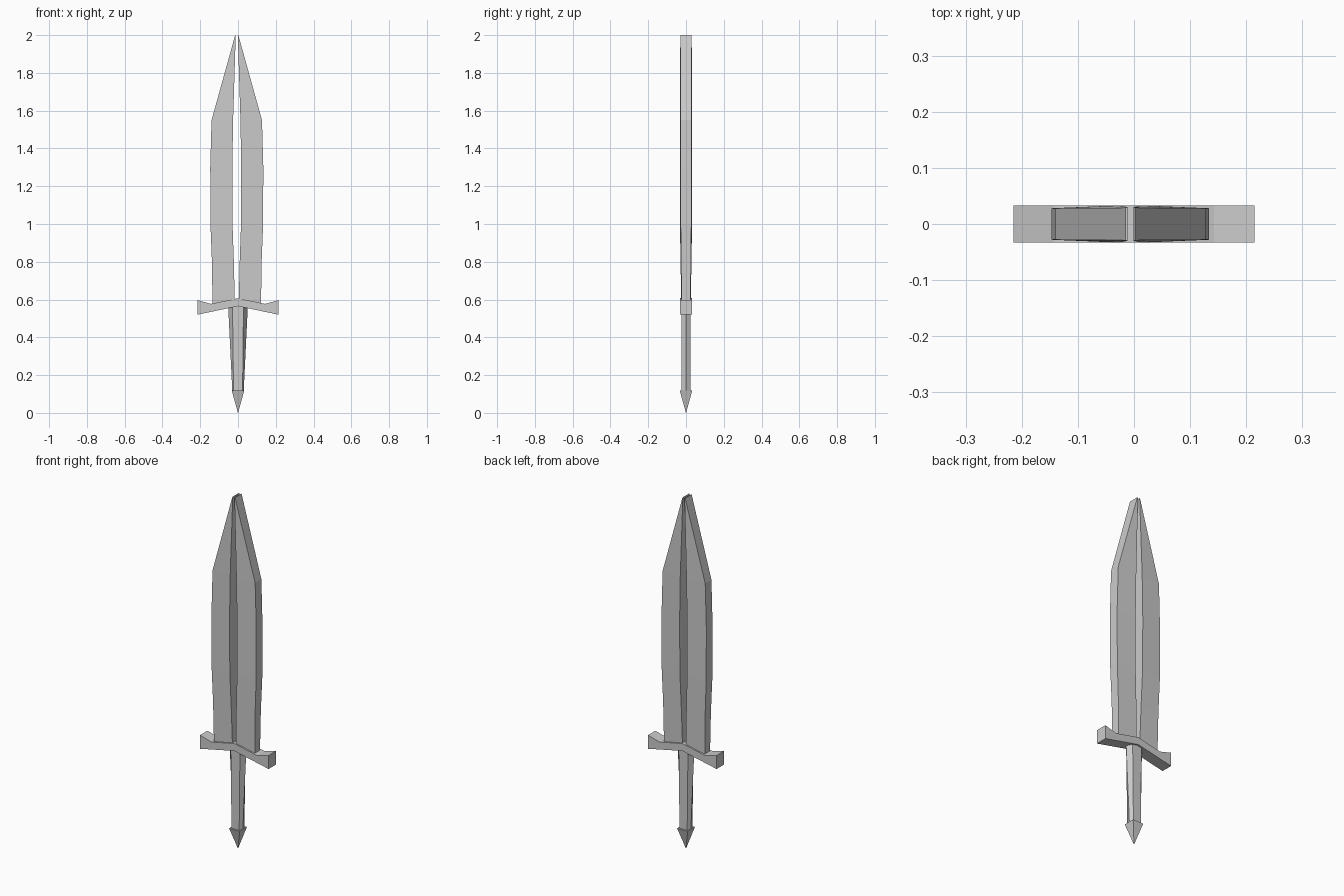
import bpy
import bmesh
from math import pi
from mathutils import Matrix, Vector

cube = bpy.data.objects.get("Cube")
if cube:
    bpy.data.objects.remove(cube, do_unlink=True)

GREY = (0.6, 0.6, 0.6, 1.0)
steel = bpy.data.materials.new("grey steel")
steel.use_nodes = True
steel.diffuse_color = GREY
steel.node_tree.nodes["Principled BSDF"].inputs["Base Color"].default_value = GREY


def loft(name, rings, turned_inward=None, turn=None):
    """Skin equal-sized rings of points, cap both ends and link the object."""
    bm = bmesh.new()
    rows = [[bm.verts.new(p) for p in ring] for ring in rings]
    n = len(rows[0])
    for a, b in zip(rows, rows[1:]):
        for i in range(n):
            j = (i + 1) % n
            bm.faces.new((a[i], a[j], b[j], b[i]))
    bm.faces.new(rows[0])
    bm.faces.new(rows[-1])
    bmesh.ops.remove_doubles(bm, verts=bm.verts[:], dist=1e-5)
    bmesh.ops.recalc_face_normals(bm, faces=bm.faces[:])
    if turned_inward:
        bm.normal_update()
        for f in bm.faces:
            if turned_inward(f):
                f.normal_flip()
    if turn:
        bm.transform(turn)
    mesh = bpy.data.meshes.new(name)
    bm.to_mesh(mesh)
    bm.free()
    mesh.materials.append(steel)
    obj = bpy.data.objects.new(name, mesh)
    bpy.context.collection.objects.link(obj)
    return obj


# Blade halves: height, outer x, inner x, outer and inner half thickness
blade = [
    (0.58, -0.135, -0.017, 0.023, 0.025),
    (0.80, -0.138, -0.022, 0.026, 0.029),
    (1.00, -0.146, -0.029, 0.028, 0.032),
    (1.30, -0.147, -0.030, 0.028, 0.033),
    (1.55, -0.140, -0.026, 0.028, 0.033),
    (2.00, -0.015, -0.012, 0.029, 0.030),
]
blade_rings = [[(xo, -yo, z), (xi, -yi, z), (xi, yi, z), (xo, yo, z)]
               for z, xo, xi, yo, yi in blade]


def tip_face(f):
    return f.normal.y < -0.9 and f.calc_center_median().z > 1.55


pivot = Vector((-0.0065, 0, 0))
half_turn = (Matrix.Translation(pivot) @ Matrix.Rotation(pi, 4, "Z")
             @ Matrix.Translation(-pivot))
loft("right_blade_half", blade_rings, tip_face)
loft("left_blade_half", blade_rings, tip_face, half_turn)

# Crossguard: x, bottom and top heights
guard = [(-0.215, 0.52, 0.597), (-0.143, 0.535, 0.577), (0, 0.565, 0.607),
         (0.143, 0.535, 0.577), (0.215, 0.52, 0.597)]
G = 0.033
loft("crossguard", [[(x, -G, lo), (x, G, lo), (x, G, hi), (x, -G, hi)]
                    for x, lo, hi in guard])


# Six-sided tapering grip
def grip_ring(z, point, flat, depth):
    return [(-point, 0, z), (-flat, -depth, z), (flat, -depth, z),
            (point, 0, z), (flat, depth, z), (-flat, depth, z)]


loft("grip", [grip_ring(0.11, 0.03, 0.024, 0.024),
              grip_ring(0.565, 0.052, 0.029, 0.024)])


# Pointed square pommel
def square(z, r):
    return [(-r, -r, z), (r, -r, z), (r, r, z), (-r, r, z)]


loft("pommel", [square(0.0, 0.0004), square(0.118, 0.033)])
